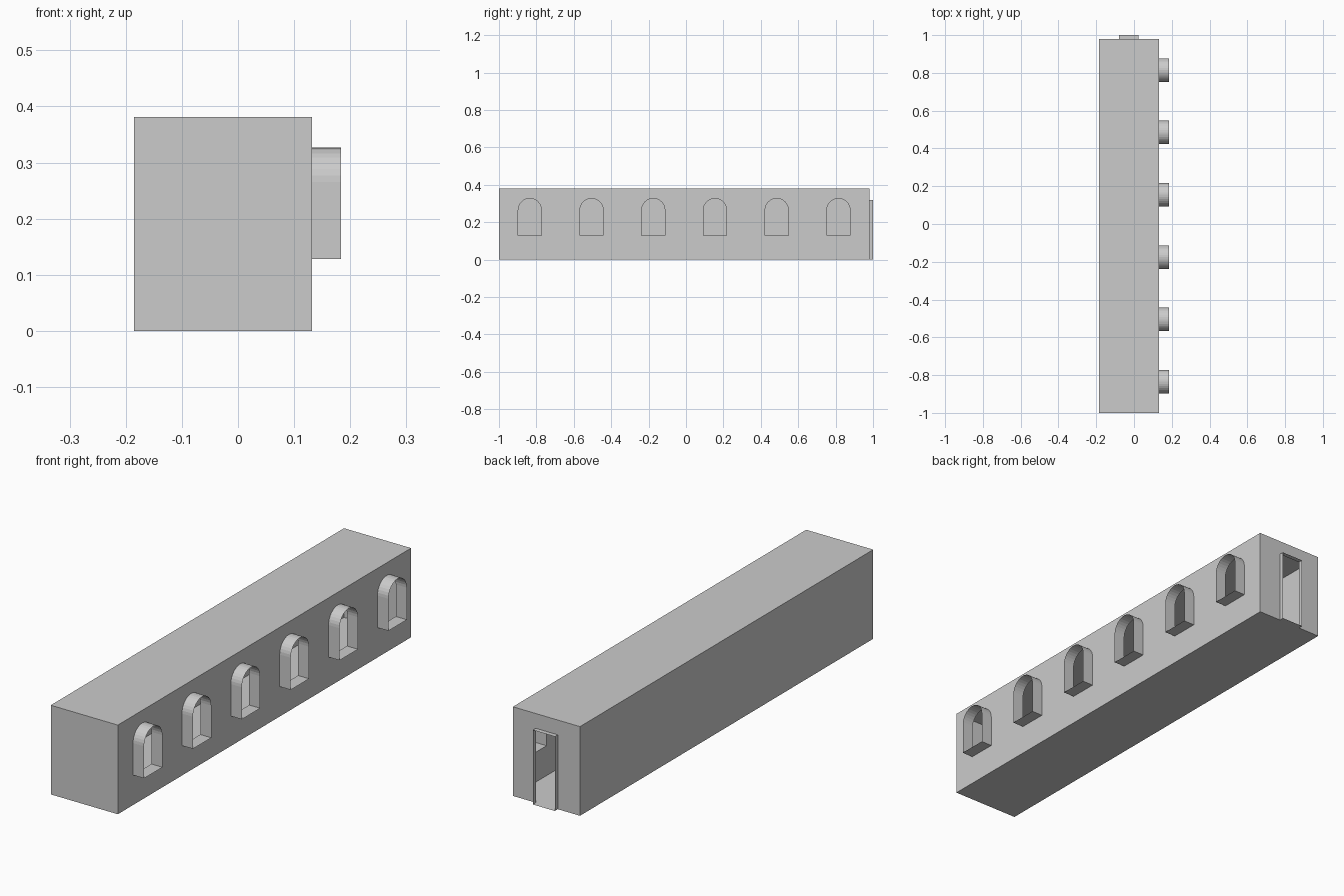
import bpy, bmesh, math

if "Cube" in bpy.data.objects:
    bpy.data.objects.remove(bpy.data.objects["Cube"])

# Room extents, and the outer ends of the window and door reveals
X0, X1, XW = -0.185, 0.132, 0.184
Y0, Y1, YD = -1.0, 0.98, 1.0
H = 0.381
WIN_Y = [-0.835 + 0.33 * i for i in range(6)]
WIN_R, SILL, WIN_TOP = 0.062, 0.128, 0.327
DX0, DX1, DH = -0.08, 0.024, 0.318


def finish(name, bm):
    mesh = bpy.data.meshes.new(name)
    bm.to_mesh(mesh)
    bm.free()
    ob = bpy.data.objects.new(name, mesh)
    bpy.context.collection.objects.link(ob)
    return ob


def loop(bm, pts):
    vs = [bm.verts.new(p) for p in pts]
    return [bm.edges.new((vs[i - 1], vs[i])) for i in range(len(vs))]


def sheet(name, pts, holes=()):
    """Flat wall panel, optionally pierced by closed outlines."""
    bm = bmesh.new()
    edges = loop(bm, pts)
    for h in holes:
        edges += loop(bm, h)
    n = {"right_wall": (1, 0, 0), "back_wall": (0, 1, 0)}[name]
    bmesh.ops.triangle_fill(bm, use_beauty=True, edges=edges, normal=n)
    return finish(name, bm)


def sleeve(name, a, b):
    """Open-ended thin tube between two matching outlines."""
    bm = bmesh.new()
    va = [bm.verts.new(p) for p in a]
    vb = [bm.verts.new(p) for p in b]
    for i in range(len(a)):
        bm.faces.new((va[i - 1], va[i], vb[i], vb[i - 1]))
    bmesh.ops.recalc_face_normals(bm, faces=bm.faces)
    return finish(name, bm)


def arch(x, yc, n=16):
    zc = WIN_TOP - WIN_R
    pts = [(x, yc - WIN_R, SILL), (x, yc + WIN_R, SILL)]
    for i in range(n + 1):
        t = math.pi * i / n
        pts.append((x, yc + WIN_R * math.cos(t), zc + WIN_R * math.sin(t)))
    return pts


def door(y):
    return [(DX0, y, 0), (DX1, y, 0), (DX1, y, DH), (DX0, y, DH)]


# Closed sides of the room: floor, ceiling, left wall, front wall
bm = bmesh.new()
v = [bm.verts.new((x, y, z)) for z in (0, H) for x, y in
     ((X0, Y0), (X1, Y0), (X1, Y1), (X0, Y1))]
for f in ((3, 2, 1, 0), (4, 5, 6, 7), (3, 0, 4, 7), (0, 1, 5, 4)):
    bm.faces.new([v[i] for i in f])
finish("room_shell", bm)

# Right wall with arched openings
sheet("right_wall", [(X1, Y0, 0), (X1, Y1, 0), (X1, Y1, H), (X1, Y0, H)],
      [arch(X1, y) for y in WIN_Y])

# Back wall, notched for the doorway
sheet("back_wall", [(X0, Y1, 0), (DX0, Y1, 0), (DX0, Y1, DH), (DX1, Y1, DH),
                    (DX1, Y1, 0), (X1, Y1, 0), (X1, Y1, H), (X0, Y1, H)])

# Window reveals and door reveal
for y in WIN_Y:
    sleeve("window_reveal", arch(X1, y), arch(XW, y))
sleeve("door_reveal", door(Y1), door(YD))
